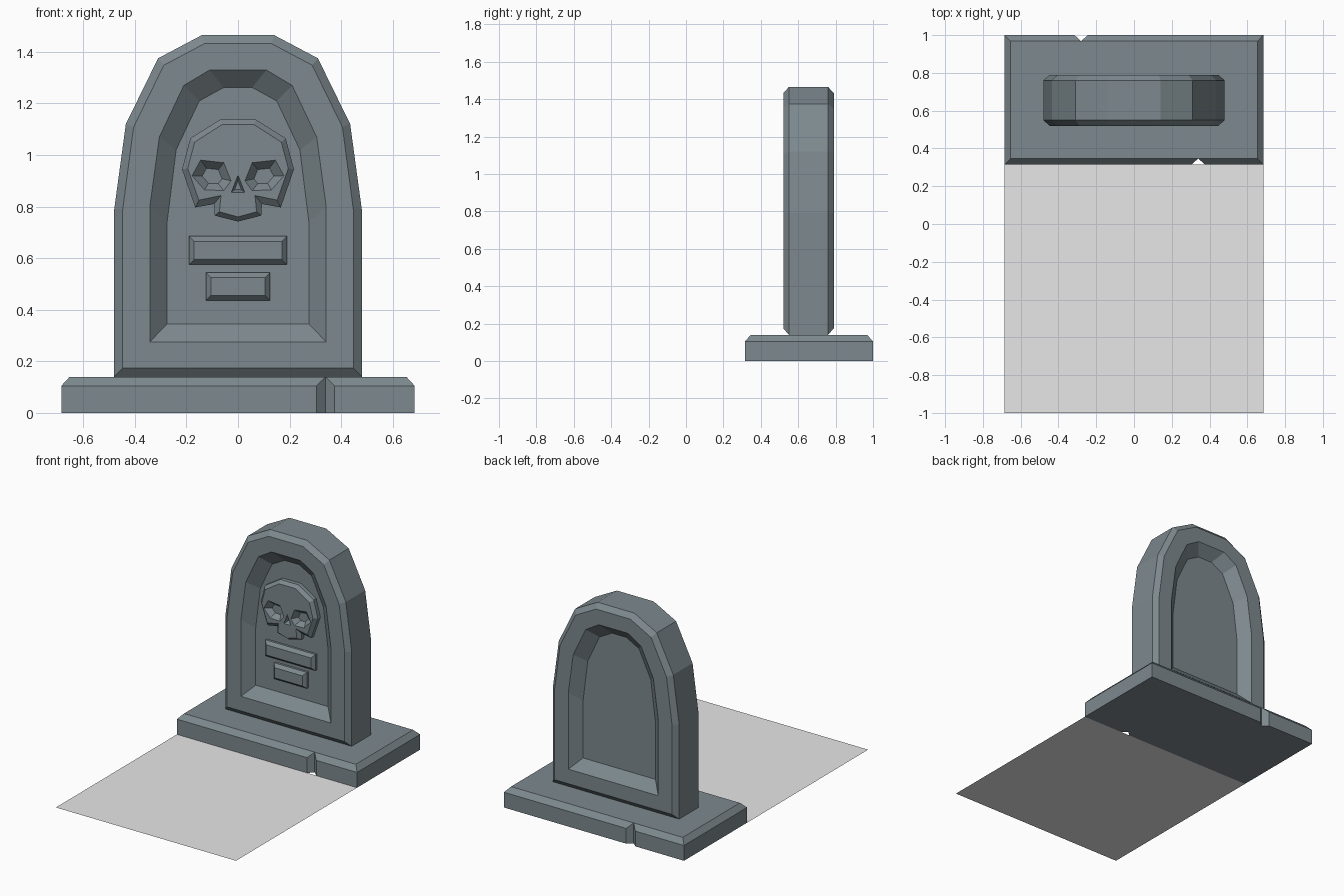
import bpy, bmesh

if "Cube" in bpy.data.objects:
    bpy.data.objects.remove(bpy.data.objects["Cube"])


def material(name, rgb):
    m = bpy.data.materials.new(name)
    m.diffuse_color = (*rgb, 1)
    m.use_nodes = True
    m.node_tree.nodes["Principled BSDF"].inputs["Base Color"].default_value = m.diffuse_color
    return m


STONE = material("grey stone", (0.205, 0.25, 0.272))
PLOT = material("pale plot", (0.8, 0.8, 0.8))


def make(name, bm, mat):
    bmesh.ops.remove_doubles(bm, verts=bm.verts, dist=1e-5)
    bmesh.ops.recalc_face_normals(bm, faces=bm.faces)
    me = bpy.data.meshes.new(name)
    bm.to_mesh(me)
    bm.free()
    me.materials.append(mat)
    ob = bpy.data.objects.new(name, me)
    bpy.context.collection.objects.link(ob)
    return ob


def loft(name, rings, mat=STONE):
    """Skin a list of equal-length 3D rings and cap both ends."""
    bm = bmesh.new()
    loops = [[bm.verts.new(p) for p in r] for r in rings]
    n = len(loops[0])
    for a, b in zip(loops, loops[1:]):
        for i in range(n):
            j = (i + 1) % n
            bm.faces.new((a[i], a[j], b[j], b[i]))
    bm.faces.new(loops[0])
    bm.faces.new(loops[-1])
    bmesh.ops.dissolve_degenerate(bm, dist=1e-5, edges=bm.edges)
    return make(name, bm, mat)


def mirrored(half):
    return half + [(-x, z) for x, z in reversed(half) if abs(x) > 1e-6]


def upright(pts, y):
    return [(x, y, z) for x, z in pts]


def scaled(pts, s):
    cx = sum(p[0] for p in pts) / len(pts)
    cz = sum(p[1] for p in pts) / len(pts)
    return [(cx + (x - cx) * s, cz + (z - cz) * s) for x, z in pts]


# flat plot in front of the grave
bm = bmesh.new()
bm.faces.new([bm.verts.new(p) for p in
              ((-.685, -1, 0), (.685, -1, 0), (.685, .315, 0), (-.685, .315, 0))])
make("grave_plot", bm, PLOT)


# base slab with a chipped notch on the front and back edge
def slab(inset, z):
    x, y0, y1, w = .685 - inset, .315 + inset, 1 - inset, .035 if inset == 0 else 0
    return [(-x, y0, z), (.34 - w, y0, z), (.34, .347, z), (.34 + w, y0, z), (x, y0, z),
            (x, y1, z), (-.28 + w, y1, z), (-.28, .968, z), (-.28 - w, y1, z), (-x, y1, z)]


loft("base_slab", [slab(0, 0), slab(0, .105), slab(.032, .14)])

# headstone: chamfered arch with a sunken panel on both sides
outer = mirrored([(.48, .14), (.48, .79), (.435, 1.12), (.31, 1.375), (.14, 1.465)])
face = mirrored([(.447, .175), (.447, .79), (.405, 1.108), (.288, 1.348), (.13, 1.432)])
rim = mirrored([(.342, .275), (.342, .80), (.305, 1.07), (.21, 1.27), (.11, 1.33)])
panel = mirrored([(.275, .345), (.275, .74), (.24, 1.02), (.15, 1.21), (.055, 1.262)])
loft("headstone", [upright(panel, .585), upright(rim, .52), upright(face, .52),
                   upright(outer, .55), upright(outer, .76), upright(face, .79),
                   upright(rim, .79), upright(panel, .725)])


# two raised plaques
def rect(w, z0, z1):
    return [(-w, z0), (w, z0), (w, z1), (-w, z1)]


for name, w, z0, z1 in (("upper_plaque", .19, .575, .685), ("lower_plaque", .125, .435, .545)):
    loft(name, [upright(rect(w, z0, z1), .59), upright(rect(w, z0, z1), .57),
                upright(rect(w - .02, z0 + .02, z1 - .02), .548)])

# skull relief
edge = mirrored([(0, .742), (.09, .765), (.093, .81), (.166, .797),
                 (.217, .945), (.185, 1.065), (.07, 1.137)])
front = mirrored([(0, .76), (.072, .78), (.066, .843), (.152, .825),
                  (.195, .948), (.168, 1.05), (.062, 1.118)])
skull = loft("skull", [upright(edge, .59), upright(edge, .558), upright(front, .535)])

# eye sockets and nose hollow cut into the skull
eye = [(.027, .90), (.055, .97), (.145, .98), (.178, .92), (.13, .865), (.055, .862)]
nose = [(-.026, .855), (.026, .855), (0, .922)]
for side in (1, -1, 0):
    pts = [(side * x, z) for x, z in eye] if side else nose
    cutter = loft("cutter", [upright(scaled(pts, 1.14), .525),
                             upright(scaled(pts, .51), .57)])
    mod = skull.modifiers.new("hollow", 'BOOLEAN')
    mod.operation, mod.solver, mod.object = 'DIFFERENCE', 'EXACT', cutter
    bpy.context.view_layer.update()
    dg = bpy.context.evaluated_depsgraph_get()
    me = bpy.data.meshes.new_from_object(skull.evaluated_get(dg))
    skull.modifiers.clear()
    skull.data = me
    bpy.data.objects.remove(cutter)
